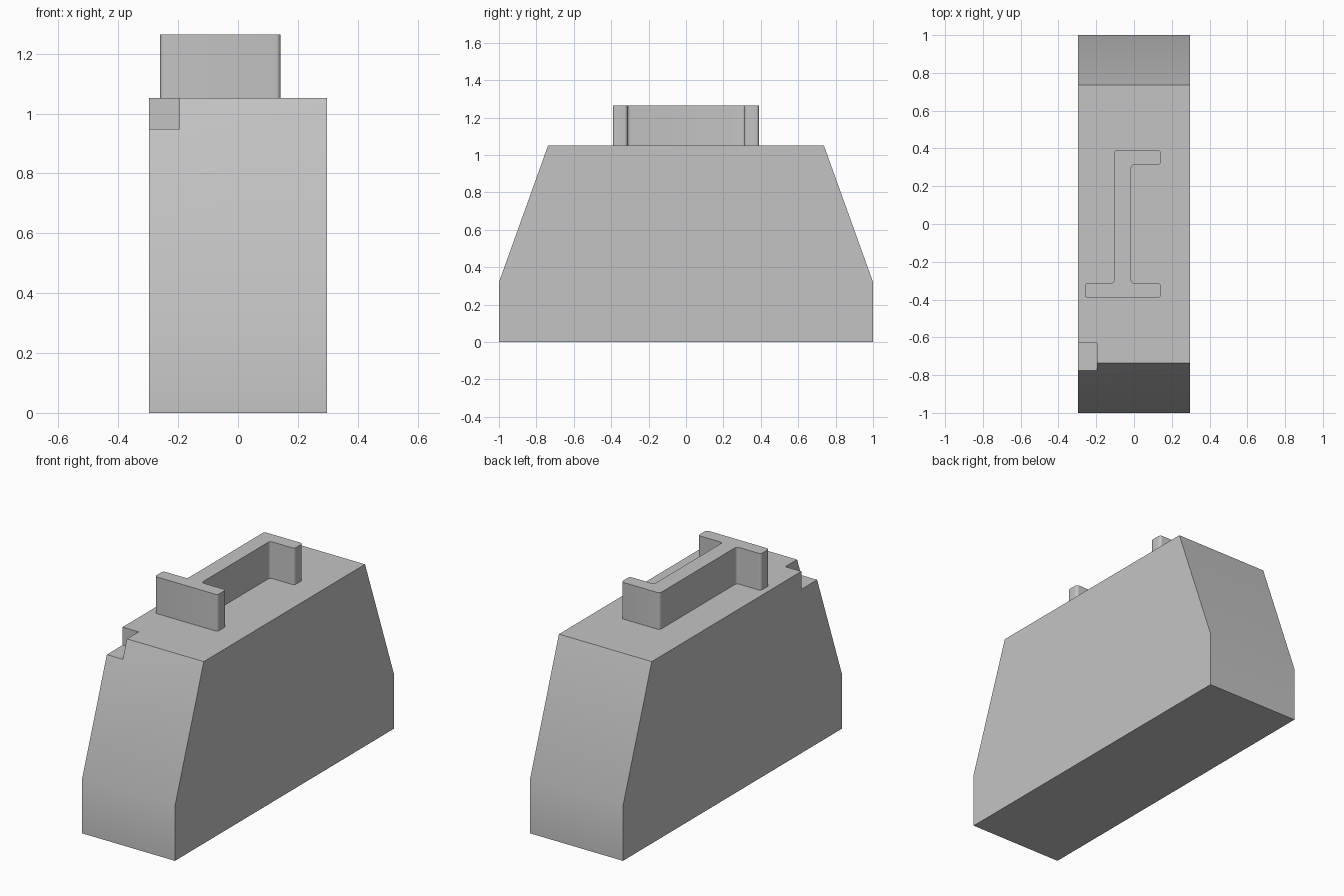
import bpy
import bmesh
import math
from mathutils import Matrix, Vector

cube = bpy.data.objects.get("Cube")
if cube:
    bpy.data.objects.remove(cube, do_unlink=True)

grey = bpy.data.materials.new("plain grey")
grey.use_nodes = True
colour = (0.55, 0.55, 0.55, 1)
grey.diffuse_color = colour
grey.node_tree.nodes["Principled BSDF"].inputs["Base Color"].default_value = colour


def prism(name, points, depth, radius=0):
    """Extrude a closed outline by depth, optionally rounding its long edges."""
    bm = bmesh.new()
    face = bm.faces.new([bm.verts.new(p) for p in points])
    result = bmesh.ops.extrude_face_region(bm, geom=[face])
    moved = [v for v in result["geom"] if isinstance(v, bmesh.types.BMVert)]
    bmesh.ops.translate(bm, verts=moved, vec=Vector(depth))
    if radius:
        axis = Vector(depth).normalized()
        edges = [e for e in bm.edges
                 if abs((e.verts[1].co - e.verts[0].co).normalized().dot(axis)) > 0.99]
        bmesh.ops.bevel(bm, geom=edges, offset=radius, segments=4,
                        profile=0.5, affect='EDGES')
    bmesh.ops.recalc_face_normals(bm, faces=bm.faces)
    mesh = bpy.data.meshes.new(name)
    bm.to_mesh(mesh)
    bm.free()
    mesh.materials.append(grey)
    obj = bpy.data.objects.new(name, mesh)
    bpy.context.collection.objects.link(obj)
    return obj


def select_only(obj):
    bpy.ops.object.select_all(action='DESELECT')
    obj.select_set(True)
    bpy.context.view_layer.objects.active = obj


# Tapered block
half, top = 0.297, 1.052
side = [(1, 0), (1, 0.32), (0.737, top)]
outline = side + [(-y, z) for y, z in reversed(side)]
body = prism("body", [(-half, y, z) for y, z in outline], (2 * half, 0, 0))

# Notch in the upper front right corner
cutter = prism("notch_cutter",
               [(-0.4, -0.9, 0.948), (-0.195, -0.9, 0.948),
                (-0.195, -0.63, 0.948), (-0.4, -0.63, 0.948)], (0, 0, 0.3))
notch = body.modifiers.new("notch", 'BOOLEAN')
notch.operation = 'DIFFERENCE'
notch.solver = 'EXACT'
notch.object = cutter
select_only(body)
bpy.ops.object.modifier_apply(modifier=notch.name)
bpy.data.objects.remove(cutter, do_unlink=True)

# Raised rail with a wide front flange and a one-sided back flange
left, right, web_l, web_r = -0.26, 0.142, -0.105, -0.015
outer, inner = 0.39, 0.313
rail = prism("top_rail",
             [(x, y, top) for x, y in [
                 (left, -outer), (right, -outer), (right, -inner), (web_r, -inner),
                 (web_r, inner), (right, inner), (right, outer), (web_l, outer),
                 (web_l, -inner), (left, -inner)]],
             (0, 0, 0.212), radius=0.015)

for obj in (body, rail):
    select_only(obj)
    bpy.ops.object.shade_smooth_by_angle(angle=math.radians(30))
